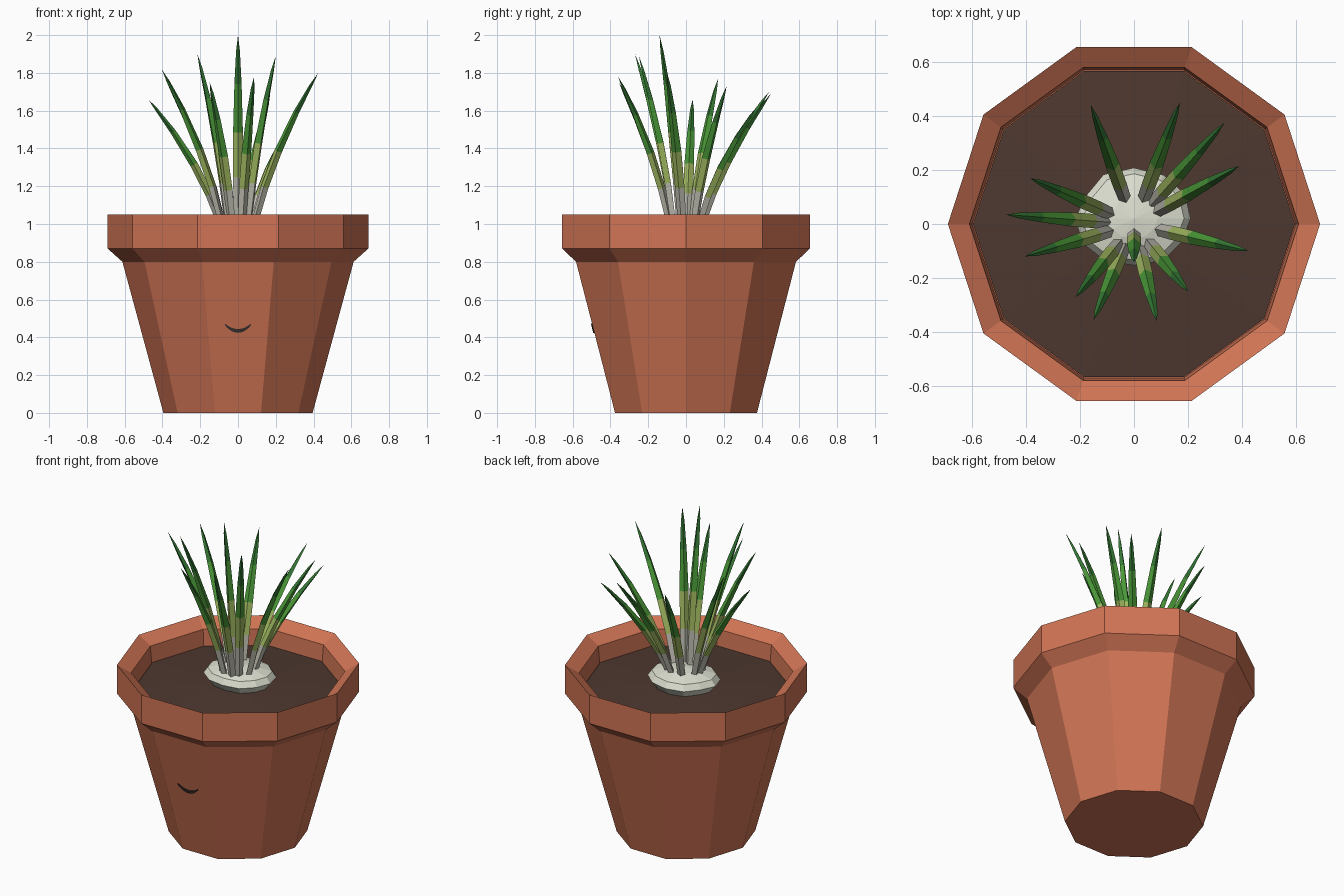
import bpy, bmesh, math, random
from mathutils import Vector

random.seed(4)
if "Cube" in bpy.data.objects:
    bpy.data.objects.remove(bpy.data.objects["Cube"], do_unlink=True)


def material(name, rgb):
    m = bpy.data.materials.new(name)
    m.use_nodes = True
    m.diffuse_color = (*rgb, 1)
    node = next(n for n in m.node_tree.nodes if n.type == 'BSDF_PRINCIPLED')
    node.inputs["Base Color"].default_value = (*rgb, 1)
    return m


terracotta = material("terracotta", (0.63, 0.175, 0.09))
earth = material("dark soil", (0.075, 0.04, 0.029))
cream = material("pale bulb", (0.72, 0.745, 0.63))
ink = material("smile dark", (0.045, 0.03, 0.028))
blade_mats = [material("leaf grey base", (0.52, 0.51, 0.44)),
              material("leaf light green", (0.36, 0.49, 0.12)),
              material("leaf green", (0.07, 0.32, 0.04)),
              material("leaf tip green", (0.035, 0.19, 0.035))]


def finish(name, bm, mats):
    bmesh.ops.recalc_face_normals(bm, faces=bm.faces)
    mesh = bpy.data.meshes.new(name)
    bm.to_mesh(mesh)
    bm.free()
    for m in mats:
        mesh.materials.append(m)
    ob = bpy.data.objects.new(name, mesh)
    bpy.context.collection.objects.link(ob)
    return ob


def bridge(bm, a, b):
    n = len(a)
    return [bm.faces.new((a[i], a[(i + 1) % n], b[(i + 1) % n], b[i])) for i in range(n)]


def fan(bm, ring, point):
    tip = bm.verts.new(point)
    n = len(ring)
    return [bm.faces.new((ring[i], ring[(i + 1) % n], tip)) for i in range(n)]


def lathe(name, profile, sides, mat, top=None, wobble=0, squash=1, shift=0):
    """Faceted turned shape; the end rings close to a flat cap or a peak."""
    bm = bmesh.new()
    factors = [1 + random.uniform(-wobble, wobble) for _ in range(sides)]
    rings = []
    for r, z in profile:
        ring = []
        for i in range(sides):
            a = math.tau * i / sides
            ring.append(bm.verts.new((r * factors[i] * math.cos(a),
                                      r * factors[i] * math.sin(a) * squash + shift, z)))
        rings.append(ring)
    for a, b in zip(rings, rings[1:]):
        bridge(bm, a, b)
    bm.faces.new(rings[0][::-1])
    if top is None:
        bm.faces.new(rings[-1])
    else:
        fan(bm, rings[-1], (0, shift, top))
    return finish(name, bm, [mat])


# Pot with a collar and an inward sloping lip
FOOT, NECK, NECK_Z = 0.395, 0.612, 0.80
lathe("pot", [(FOOT, 0), (NECK, NECK_Z), (0.69, 0.87), (0.69, 1.05),
              (0.61, 1.0), (0.60, 0.88)], 10, terracotta)

# Soil and bulb
lathe("soil", [(0.597, 0.885), (0.597, 0.90)], 10, earth, top=0.94)
lathe("bulb", [(0.17, 0.92), (0.215, 0.975), (0.19, 1.01), (0.09, 1.035)],
      12, cream, top=1.045, wobble=0.06, squash=0.84, shift=0.02)

# Smile: a thin crescent lying on the sloped front panel
bm = bmesh.new()
steps = 12


def on_panel(x, z, lift):
    radius = FOOT + (NECK - FOOT) * z / NECK_Z
    return (x, -radius * math.cos(math.pi / 10) - lift, z)


def crescent(lift):
    xs = [-1 + 2 * i / steps for i in range(steps + 1)]
    lower = [(0.068 * x, 0.424 + 0.038 * x * x) for x in xs]
    upper = [(0.068 * x, 0.444 + 0.028 * x * x) for x in reversed(xs)]
    return [bm.verts.new(on_panel(x, z, lift)) for x, z in lower + upper]


back, front = crescent(-0.002), crescent(0.006)
bridge(bm, back, front)
bm.faces.new(front)
bm.faces.new(back[::-1])
finish("smile", bm, [ink])

# Leaves: position along the leaf, half width, band colour of the next section
SECTIONS = [(0, 0.022, 0), (0.27, 0.026, 1), (0.5, 0.026, 2), (0.75, 0.019, 3), (0.92, 0.01, 3)]
BASE_Z = 0.97


def leaf(name, x, y, z):
    tip_r = math.hypot(x, y)
    out = Vector((x, y, 0)).normalized()
    side = Vector((-out.y, out.x, 0))
    base_r = 0.08 if tip_r > 0.2 else 0.03

    def spine(t):
        r = base_r + (tip_r - base_r) * (0.55 * t + 0.45 * t * t)
        return out * r + Vector((0, 0, BASE_Z + (z - BASE_Z) * t))

    bm = bmesh.new()
    rings = []
    for t, w, _ in SECTIONS:
        along = (spine(t + 0.01) - spine(t - 0.01)).normalized()
        normal = along.cross(side)
        c = spine(t)
        rings.append([bm.verts.new(c + d) for d in
                      (side * w, normal * w * 0.8, -side * w, -normal * w * 0.8)])
    bm.faces.new(rings[0][::-1])
    for i, ring in enumerate(rings):
        if i + 1 < len(rings):
            faces = bridge(bm, ring, rings[i + 1])
        else:
            faces = fan(bm, ring, spine(1))
        for f in faces:
            f.material_index = SECTIONS[i][2]
    finish(name, bm, blade_mats)


tips = [(-0.16, 0.44, 1.70), (0.17, 0.45, 1.69), (0.335, 0.375, 1.62), (0.39, 0.215, 1.73),
        (0.425, -0.10, 1.80), (0.20, -0.25, 1.89), (0.085, -0.36, 1.78), (0, -0.14, 2.0),
        (-0.15, -0.355, 1.75), (-0.215, -0.27, 1.90), (-0.405, -0.12, 1.82),
        (-0.475, 0.035, 1.66), (-0.385, 0.17, 1.77)]
for i, tip in enumerate(tips):
    leaf(f"leaf_{i + 1}", *tip)
